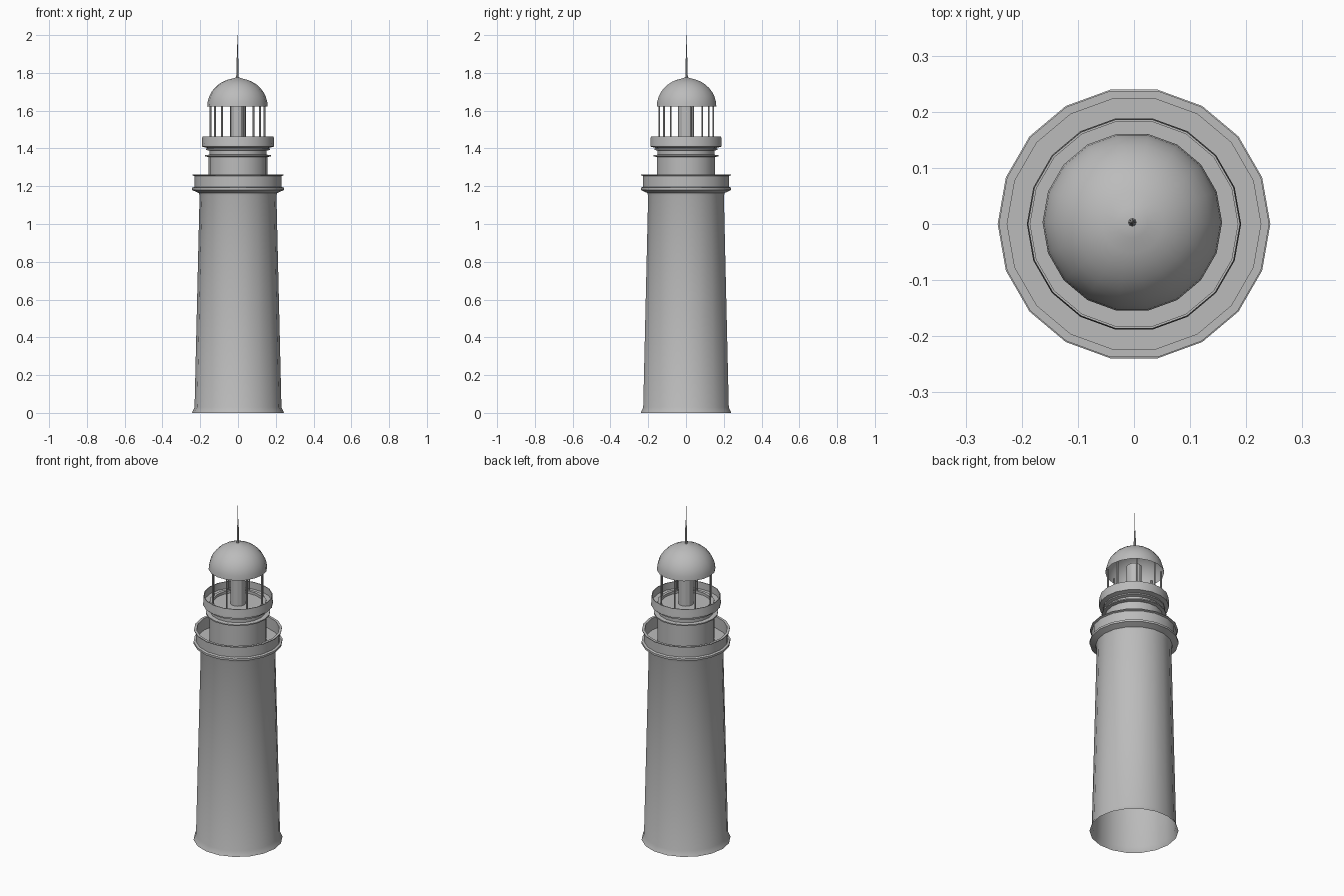
import bpy
import bmesh
import math

if "Cube" in bpy.data.objects:
    bpy.data.objects.remove(bpy.data.objects["Cube"], do_unlink=True)

SIDES = 18
stone = bpy.data.materials.new("stone grey")
stone.use_nodes = True
grey = (0.5, 0.5, 0.5, 1)
stone.diffuse_color = grey
stone.node_tree.nodes["Principled BSDF"].inputs["Base Color"].default_value = grey


def lathe(name, profile, sides=SIDES, at=(0, 0), turn=0):
    """Revolve (radius, height) points about a vertical axis."""
    bm = bmesh.new()
    rings = []
    for r, z in profile:
        if r == 0:
            rings.append([bm.verts.new((0, 0, z))] * sides)
            continue
        angles = [turn + math.tau * i / sides for i in range(sides)]
        rings.append([bm.verts.new((r * math.cos(a), r * math.sin(a), z)) for a in angles])
    for low, high in zip(rings, rings[1:]):
        for i in range(sides):
            j = (i + 1) % sides
            corners = [low[i], low[j], high[j], high[i]]
            bm.faces.new(list(dict.fromkeys(corners)))
    mesh = bpy.data.meshes.new(name)
    bm.to_mesh(mesh)
    bm.free()
    mesh.materials.append(stone)
    obj = bpy.data.objects.new(name, mesh)
    obj.location = (at[0], at[1], 0)
    bpy.context.collection.objects.link(obj)
    bpy.ops.object.select_all(action="DESELECT")
    obj.select_set(True)
    bpy.context.view_layer.objects.active = obj
    bpy.ops.object.shade_smooth_by_angle(angle=math.radians(30))
    return obj


def gallery(name, neck, lip, wall, inner, bottom, floor, top):
    """Flared underside, ledge, thin parapet with a lip, and a floor."""
    return lathe(name, [
        (neck, bottom), (lip, floor - 0.012), (lip, floor), (wall, floor + 0.004),
        (wall, top - 0.008), (lip - 0.002, top - 0.004), (lip - 0.002, top),
        (wall - 0.005, top), (wall - 0.005, floor), (inner, floor)])


# Tapered tower, open underneath, with a flared foot
lathe("tower", [(0.243, 0), (0.24, 0.008), (0.23, 0.03), (0.2035, 1.15), (0.21, 1.17)])

# Main gallery
gallery("main_gallery", 0.21, 0.243, 0.231, 0.15, 1.165, 1.192, 1.262)

# Watch room with its cornices
lathe("watch_room", [
    (0.157, 1.19), (0.157, 1.355), (0.176, 1.358), (0.176, 1.365),
    (0.152, 1.367), (0.152, 1.388), (0.17, 1.393), (0.17, 1.4),
    (0.16, 1.402), (0.16, 1.408)])

# Upper gallery, its floor and the curb under the posts
gallery("upper_gallery", 0.16, 0.191, 0.19, 0.155, 1.402, 1.422, 1.464)
lathe("lantern_curb", [
    (0.155, 1.42), (0.155, 1.43), (0.137, 1.43), (0.137, 1.415), (0, 1.415)])

# Lantern column
lathe("lamp_column", [(0.042, 1.41), (0.042, 1.662), (0, 1.662)], sides=12)

# Lantern posts
for i in range(8):
    a = math.radians(10 + 45 * i)
    lathe(f"lantern_post_{i + 1}", [(0.005, 1.42), (0.005, 1.64)], sides=6,
          at=(0.145 * math.cos(a) - 0.002, 0.145 * math.sin(a) + 0.002))

# Hollow dome and its spire, set very slightly off the tower axis
OFF = (-0.003, 0.003)
arc = [math.radians(10 * k) for k in range(9)]
dome = [(0.16 * math.cos(a), 1.622 + 0.15 * math.sin(a)) for a in arc]
lathe("dome", dome + [(0, 1.778)], at=OFF)
lathe("spire", [(0.008, 1.765), (0.006, 1.79), (0.005, 1.87), (0.0025, 1.89), (0.001, 2), (0, 2)],
      sides=8, at=OFF)
